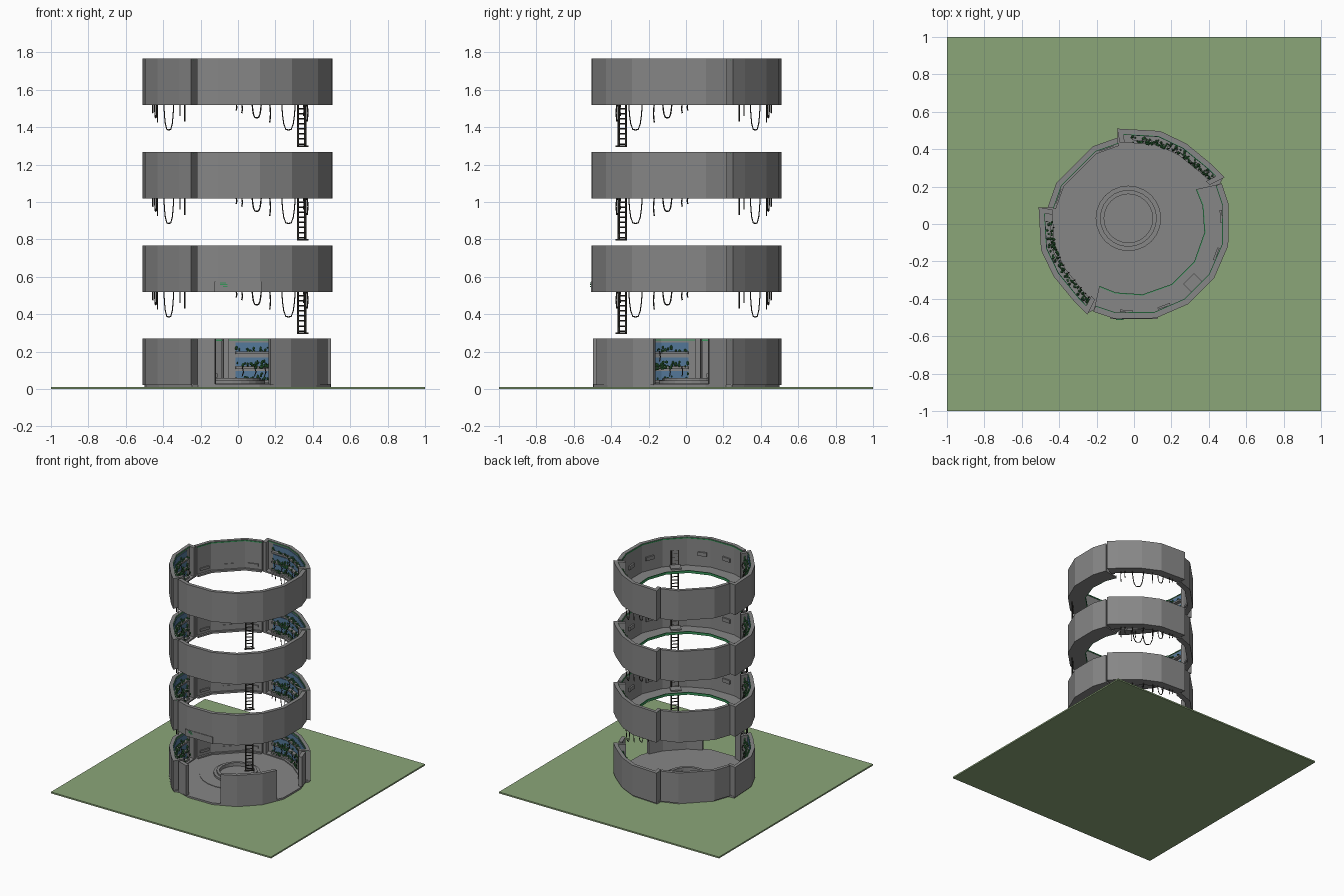
import bpy, bmesh, math, random
from mathutils import Vector, Matrix

if "Cube" in bpy.data.objects:
    bpy.data.objects.remove(bpy.data.objects["Cube"])

random.seed(4)


def material(name, r, g, b):
    m = bpy.data.materials.new(name)
    m.diffuse_color = (r, g, b, 1)
    m.use_nodes = True
    m.node_tree.nodes["Principled BSDF"].inputs["Base Color"].default_value = m.diffuse_color
    return m


GRASS = material("grass green", 0.26, 0.38, 0.19)
WALL = material("concrete grey", 0.24, 0.24, 0.24)
DARK = material("dark cable", 0.035, 0.033, 0.028)
LEAF = material("leaf green", 0.035, 0.17, 0.05)
TRIM = material("trim green", 0.04, 0.30, 0.10)
GLASS = material("glass blue", 0.09, 0.19, 0.32)


def obj_from_bm(name, bm, mat):
    bmesh.ops.recalc_face_normals(bm, faces=bm.faces)
    me = bpy.data.meshes.new(name)
    bm.to_mesh(me)
    bm.free()
    me.materials.append(mat)
    o = bpy.data.objects.new(name, me)
    bpy.context.collection.objects.link(o)
    return o


def polar(r, deg):
    return Vector((r * math.cos(math.radians(deg)), r * math.sin(math.radians(deg))))


def inset(pts, t):
    return [p * (1 - t / p.length) for p in pts]


def mirror(pts):          # the plan is symmetric about the line y = -x
    return [Vector((-p.y, -p.x)) for p in pts]


def band(name, outer, inner, z0, z1, mat):
    """Solid strip between two plan polylines."""
    bm = bmesh.new()
    rows = [[bm.verts.new((p.x, p.y, z)) for p in line]
            for line, z in ((outer, z0), (outer, z1), (inner, z1), (inner, z0))]
    n = len(outer)
    for a in range(4):
        r, s = rows[a], rows[(a + 1) % 4]
        for i in range(n - 1):
            bm.faces.new((r[i], r[i + 1], s[i + 1], s[i]))
    bm.faces.new([r[0] for r in rows])
    bm.faces.new([r[-1] for r in rows])
    return obj_from_bm(name, bm, mat)


def ring(name, r0, r1, c, z0, z1, mat, n=24):
    pts = lambda r: [Vector(c) + polar(r, 360 * i / n) for i in range(n + 1)]
    return band(name, pts(r1), pts(r0), z0, z1, mat)


def box(name, centre, size, mat, turn=0):
    bm = bmesh.new()
    bmesh.ops.create_cube(bm, size=1, matrix=Matrix.Translation(centre)
                          @ Matrix.Rotation(math.radians(turn), 4, 'Z')
                          @ Matrix.Diagonal((*size, 1)))
    return obj_from_bm(name, bm, mat)


def tube(name, paths, radius, mat):
    cu = bpy.data.curves.new(name, 'CURVE')
    cu.dimensions = '3D'
    cu.bevel_depth = radius
    cu.bevel_resolution = 0
    for path in paths:
        sp = cu.splines.new('POLY')
        sp.points.add(len(path) - 1)
        for q, p in zip(sp.points, path):
            q.co = (*p, 1)
    tmp = bpy.data.objects.new(name + "_curve", cu)
    me = bpy.data.meshes.new_from_object(tmp)
    bpy.data.objects.remove(tmp)
    me.materials.clear()
    me.materials.append(mat)
    o = bpy.data.objects.new(name, me)
    bpy.context.collection.objects.link(o)
    return o


def along(pts, t):
    """Point at fraction t of a polyline."""
    f = t * (len(pts) - 1)
    i = min(int(f), len(pts) - 2)
    return pts[i].lerp(pts[i + 1], f - i)


def copies(objs, heights):
    """First height moves the part itself, the others get linked copies."""
    for o in objs:
        for z in heights[1:]:
            c = o.copy()
            c.location.z = z
            bpy.context.collection.objects.link(c)
        o.location.z = heights[0]


# plan outlines
H = 0.247
north = [Vector(p) for p in ((-.09, .51), (.14, .497), (.28, .43), (.42, .315), (.485, .25))]
west = mirror(north)
nw = [polar(.47, a) for a in (101, 118, 152, 169)]
se = [polar(.517, -45 + a) for a in (-70, -57, -32, -11, 11, 32, 57, 70)]
UP = [0.52, 1.02, 1.52]
ALL = [0.022] + UP

# ground plate and lower floor
box("ground_plate", (0, 0, .006), (2, 2, .012), GRASS)
bm = bmesh.new()
loop = [bm.verts.new((p.x, p.y, .012)) for p in inset(se + north[::-1] + nw + west, .01)]
top = bmesh.ops.extrude_face_region(bm, geom=[bm.faces.new(loop)])['geom']
bmesh.ops.translate(bm, vec=(0, 0, .014), verts=[v for v in top if isinstance(v, bmesh.types.BMVert)])
obj_from_bm("lower_floor", bm, WALL)
C = (-.03, .03)
ring("floor_step", .0, .28, C, .02, .03, WALL)
ring("hub_base", .15, .175, C, .02, .045, WALL)
ring("hub_rim", .13, .152, C, .02, .058, WALL)

# walls shared by every storey
shared = [band("back_wall", nw, inset(nw, .028), 0, H, WALL),
          band("back_trim", inset(nw, .028), inset(nw, .032), H - .012, H - .004, TRIM),
          band("back_floor", nw, inset(nw, .045), 0, .015, WALL)]
for k, a in enumerate((110, 135, 160)):
    p = polar(.425 if a == 135 else .434, a)
    shared.append(box("back_fixture_%d" % k, (p.x, p.y, .05), (.012, .08, .02), WALL, a))
for side, pts in (("north", north), ("west", west)):
    inn = inset(pts, .028)
    shared += [band(side + "_wall", pts, inn, 0, H, WALL),
               band(side + "_trim", inn, inset(pts, .032), H - .01, H - .004, TRIM),
               band(side + "_floor", pts, inset(pts, .075), 0, .012, WALL)]
    # end returns of the planter bay
    for k, (e, nb) in enumerate(((pts[0], pts[1]), (pts[-1], pts[-2]))):
        t = (nb - e).normalized() * .028
        depth = .075 if k == 0 else .09
        s = 1 - depth / e.length
        shared.append(band(side + "_return_%d" % k, [e, e + t], [e * s, e * s + t], 0, H, WALL))
    # glass strips, shelves and plants
    bay = [along(inn, f / 12) for f in range(1, 12)]
    bm = bmesh.new()
    for k, z in enumerate((.012, .085, .165)):
        shared.append(band(side + "_glass_%d" % k, bay, inset(bay, .005), z + .015, z + .062, GLASS))
        shared.append(band(side + "_shelf_%d" % k, bay, inset(bay, .03), z, z + .014, WALL))
        for j in range(55):
            p = along(inset(bay, random.uniform(.01, .04)), random.random())
            r = random.uniform(.004, .009)
            bmesh.ops.create_icosphere(bm, subdivisions=1, radius=r, matrix=Matrix.Translation(
                (p.x, p.y, z + .014 + abs(random.gauss(0, .012)))) @ Matrix.Diagonal(
                (1, 1, random.uniform(.6, 1.8), 1)))
    for j in range(14):      # bushy cluster in the middle
        p = along(inset(bay, .045), random.gauss(.25, .05))
        bmesh.ops.create_icosphere(bm, subdivisions=1, radius=.009, matrix=Matrix.Translation(
            (p.x, p.y, random.gauss(.1, .01))))
    shared.append(obj_from_bm(side + "_plants", bm, LEAF))
    vines = []
    for j in range(10):
        p = along(inset(bay, .042), (j + .5) / 10)
        z = random.choice((.1, .18))
        vines.append([(p.x, p.y, z), (p.x + .008, p.y + .004, z - .03), (p.x, p.y, z - .055)])
    shared.append(tube(side + "_vines", vines, .003, DARK))
copies(shared, ALL)

# front gallery of the upper storeys
walk = [polar(.385, -45 + a) for a in (-74, -60, -38, -13, 13, 38, 60, 74)]
upper = [band("gallery_wall", se, inset(se, .03), 0, H, WALL),
         band("gallery_floor", inset(se, .01), walk, 0, .014, WALL),
         band("gallery_edge", walk, inset(walk, .006), 0, .02, TRIM),
         band("gallery_trim", inset(se, .03), inset(se, .034), H - .012, H - .004, TRIM),
         box("ladder_hatch", (.32, -.32, .018), (.08, .08, .012), WALL, -45)]
for k, a in enumerate((-95, -70, -20, 5)):
    p = polar(.468, a)
    upper.append(box("gallery_fixture_%d" % k, (p.x, p.y, .12), (.012, .07, .03), WALL, a))

# hanging cables below the planter bays
loops, hangs = ((.10, .44, .025, .075), (.27, .37, .045, .14)), \
    ((-.01, .455, .03), (.02, .455, .045), (.17, .43, .095), (.35, .31, .06), (.37, .285, .09))
paths = []
for x, y, w, d in loops:
    t = Vector((y, -x)).normalized()
    paths.append([(x + t.x * w * u, y + t.y * w * u, -d * (1 - abs(u) ** 4) + .005)
                  for u in (-1, -.95, -.85, -.7, -.4, 0, .4, .7, .85, .95, 1)])
for x, y, d in hangs:
    paths.append([(x, y, .005), (x + .004, y, -d * .5), (x, y, -d)])
paths += [[(-p[1], -p[0], p[2]) for p in q] for q in paths]
upper.append(tube("hanging_cables", paths, .0035, DARK))

# ladder reaching up through each gallery
L, T = Vector((.34, -.34, 0)), Vector((.019, .019, 0))
Z = Vector((0, 0, 1))
upper.append(tube("ladder_rails", [[L + s * T - .225 * Z, L + s * T + .145 * Z] for s in (-1, 1)], .006, DARK))
upper.append(tube("ladder_rungs", [[L - T + z * Z, L + T + z * Z]
                                   for z in [-.21 + .027 * i for i in range(14)]], .004, DARK))
upper.append(box("ladder_foot", (.345, -.345, -.222), (.012, .075, .008), DARK, -45))
copies(upper, UP)

# lower storey front: doorways left and right of a middle wall
mid = [polar(.508, a) for a in (-70, -56, -34, -20)]
jamb = [polar(.512, a) for a in (-115, -104)]
for name, pts in (("middle_wall", mid), ("left_jamb", jamb), ("right_jamb", mirror(jamb))):
    band(name, pts, inset(pts, .03), .022, .022 + H, WALL)

# panel over the front doorway with small green bars
box("door_panel", (0, -.503, .547), (.25, .012, .055), WALL)
for k, (x, z, w) in enumerate(((-.08, .567, .03), (-.075, .558, .04), (-.068, .549, .025))):
    box("panel_bar_%d" % k, (x, -.51, z), (w, .004, .005), TRIM)
